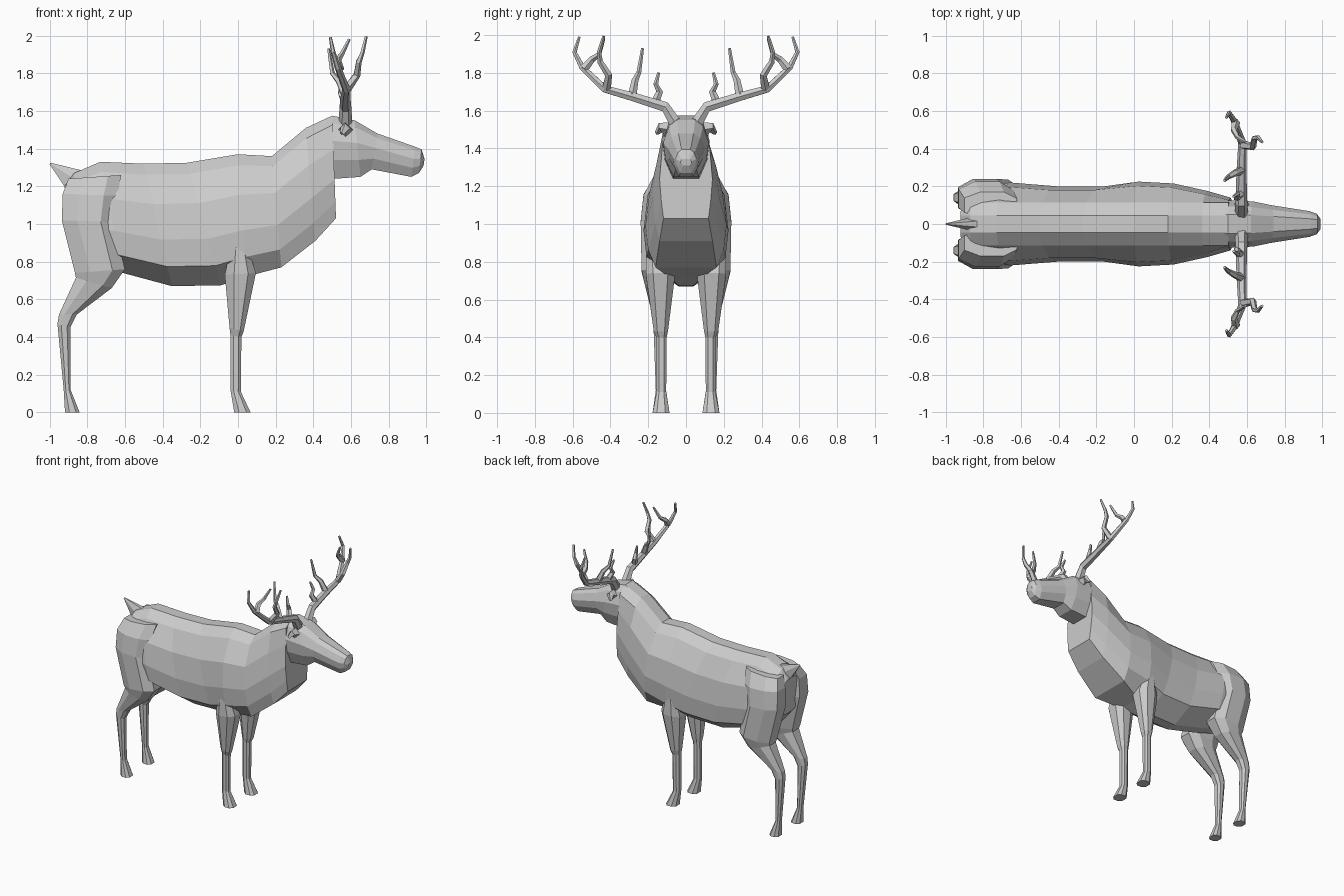
import bpy, bmesh, math
from mathutils import Vector


def make_object(name, loops, mirror=False):
    """Skin a list of equal-length vertex loops, capped at both ends."""
    bm = bmesh.new()
    rings = [[bm.verts.new(p) for p in loop] for loop in loops]
    n = len(rings[0])
    for a, b in zip(rings, rings[1:]):
        for i in range(n):
            j = (i + 1) % n
            bm.faces.new((a[i], a[j], b[j], b[i]))
    bm.faces.new(rings[0])
    bm.faces.new(rings[-1])
    bmesh.ops.recalc_face_normals(bm, faces=bm.faces)
    mesh = bpy.data.meshes.new(name)
    bm.to_mesh(mesh)
    bm.free()
    obj = bpy.data.objects.new(name, mesh)
    bpy.context.collection.objects.link(obj)
    if mirror:
        mod = obj.modifiers.new("other_side", 'MIRROR')
        mod.use_axis = (False, True, False)
        mod.use_mirror_merge = False
    return obj


def loop_between(p, q, half, section, yc=0.0):
    """Closed section hung between two (x, z) points; section holds (t, width)."""
    pts = [(p[0] + (q[0] - p[0]) * t, half * w, p[1] + (q[1] - p[1]) * t)
           for t, w in section]
    pts += [(x, -y, z) for x, y, z in reversed(pts)]
    return [(x, y + yc, z) for x, y, z in pts]


def tube(name, path, r0, r1, sides=6):
    """Tapered bent tube, mirrored to the other side."""
    pts = [Vector(p) for p in path]
    loops = []
    for i, p in enumerate(pts):
        d = (pts[min(i + 1, len(pts) - 1)] - pts[max(i - 1, 0)]).normalized()
        u = (Vector((1, 0, 0)) - d * d.x).normalized()
        v = d.cross(u)
        r = r0 + (r1 - r0) * i / (len(pts) - 1)
        loops.append([p + r * (u * math.cos(a) + v * math.sin(a))
                      for a in (math.tau * k / sides for k in range(sides))])
    return make_object(name, loops, True)


# Torso and neck: top point, bottom point, half width, underside width
torso = [
    ((-0.92, 1.20), (-0.90, 0.92), 0.15, .3),
    ((-0.87, 1.27), (-0.80, 0.80), 0.20, .2),
    ((-0.73, 1.33), (-0.61, 0.74), 0.22, .2),
    ((-0.50, 1.32), (-0.35, 0.67), 0.20, .2),
    ((-0.27, 1.325), (-0.09, 0.675), 0.20, .2),
    ((0.00, 1.37), (0.04, 0.72), 0.225, .4),
    ((0.18, 1.36), (0.23, 0.77), 0.215, .75),
    ((0.36, 1.51), (0.41, 0.91), 0.175, .8),
    ((0.50, 1.575), (0.52, 1.03), 0.14, .85),
]
make_object("body", [
    loop_between(p, q, h, [(0, .045 / h), (.09, .12 / h * .95), (.33, .9),
                           (.62, 1), (.84, .93), (1, b)])
    for p, q, h, b in torso])

# Head and muzzle
head_section = [(0, .4), (.12, .75), (.4, 1), (.7, .9), (1, .55)]
head = [
    ((0.42, 1.53), (0.44, 1.22), 0.11),
    ((0.50, 1.575), (0.51, 1.24), 0.125),
    ((0.62, 1.55), (0.65, 1.25), 0.12),
    ((0.74, 1.48), (0.71, 1.29), 0.10),
    ((0.94, 1.41), (0.92, 1.25), 0.068),
    ((0.975, 1.395), (0.96, 1.27), 0.055),
    ((0.99, 1.345), (0.985, 1.31), 0.03),
]
make_object("head", [loop_between(p, q, h, head_section) for p, q, h in head])

# Legs: back point, front point, half width, centre y
leg_section = [(0, .55), (.3, 1), (.75, 1), (1, .5)]
front_leg = [
    ((-0.03, 0.92), (0.04, 0.92), 0.05, 0.16),
    ((-0.07, 0.73), (0.095, 0.74), 0.078, 0.135),
    ((-0.045, 0.45), (0.03, 0.43), 0.038, 0.133),
    ((-0.04, 0.41), (0.018, 0.40), 0.028, 0.13),
    ((-0.04, 0.12), (0.015, 0.11), 0.025, 0.13),
    ((-0.02, 0.0), (0.067, 0.0), 0.045, 0.132),
]
hind_leg = [
    ((-0.90, 1.24), (-0.62, 1.26), 0.07, 0.10),
    ((-0.93, 1.16), (-0.64, 1.15), 0.09, 0.135),
    ((-0.935, 1.02), (-0.66, 1.01), 0.10, 0.14),
    ((-0.865, 0.74), (-0.60, 0.76), 0.09, 0.145),
    ((-0.86, 0.715), (-0.67, 0.66), 0.072, 0.145),
    ((-0.95, 0.52), (-0.855, 0.52), 0.038, 0.14),
    ((-0.958, 0.47), (-0.89, 0.45), 0.032, 0.14),
    ((-0.925, 0.12), (-0.888, 0.12), 0.025, 0.135),
    ((-0.918, 0.0), (-0.84, 0.0), 0.042, 0.135),
]
for name, rings in (("front_legs", front_leg), ("hind_legs", hind_leg)):
    make_object(name, [loop_between(p, q, h, leg_section, yc)
                       for p, q, h, yc in rings], True)

# Tail: pointed wedge
make_object("tail", [loop_between(p, q, h, [(0, .5), (.5, 1), (1, .5)]) for p, q, h in [
    ((-0.83, 1.25), (-0.88, 1.18), 0.02),
    ((-0.83, 1.285), (-0.925, 1.205), 0.032),
    ((-0.995, 1.325), (-1.0, 1.318), 0.004)]])

# Ears
tube("ears", [(0.57, 0.10, 1.50), (0.57, 0.135, 1.51), (0.55, 0.155, 1.48)], 0.04, 0.012, 4)

# Antlers: main beam, then the tines
tube("antler_beam", [(0.57, 0.06, 1.54), (0.57, 0.11, 1.62), (0.57, 0.27, 1.67),
                     (0.575, 0.43, 1.715), (0.53, 0.55, 1.83), (0.505, 0.59, 1.91),
                     (0.49, 0.565, 1.99)], 0.036, 0.008)
tines = [
    [(0.57, 0.165, 1.64), (0.545, 0.14, 1.70), (0.55, 0.16, 1.74), (0.53, 0.145, 1.80)],
    [(0.57, 0.285, 1.68), (0.535, 0.27, 1.76), (0.50, 0.25, 1.80), (0.48, 0.23, 1.93)],
    [(0.58, 0.42, 1.72), (0.63, 0.41, 1.79), (0.64, 0.455, 1.86), (0.66, 0.46, 1.91),
     (0.68, 0.435, 1.995)],
    [(0.54, 0.54, 1.82), (0.53, 0.50, 1.87), (0.55, 0.46, 1.90), (0.59, 0.435, 1.98)],
]
for k, path in enumerate(tines):
    tube(f"antler_tine_{k + 1}", path, 0.024, 0.008, 5)
